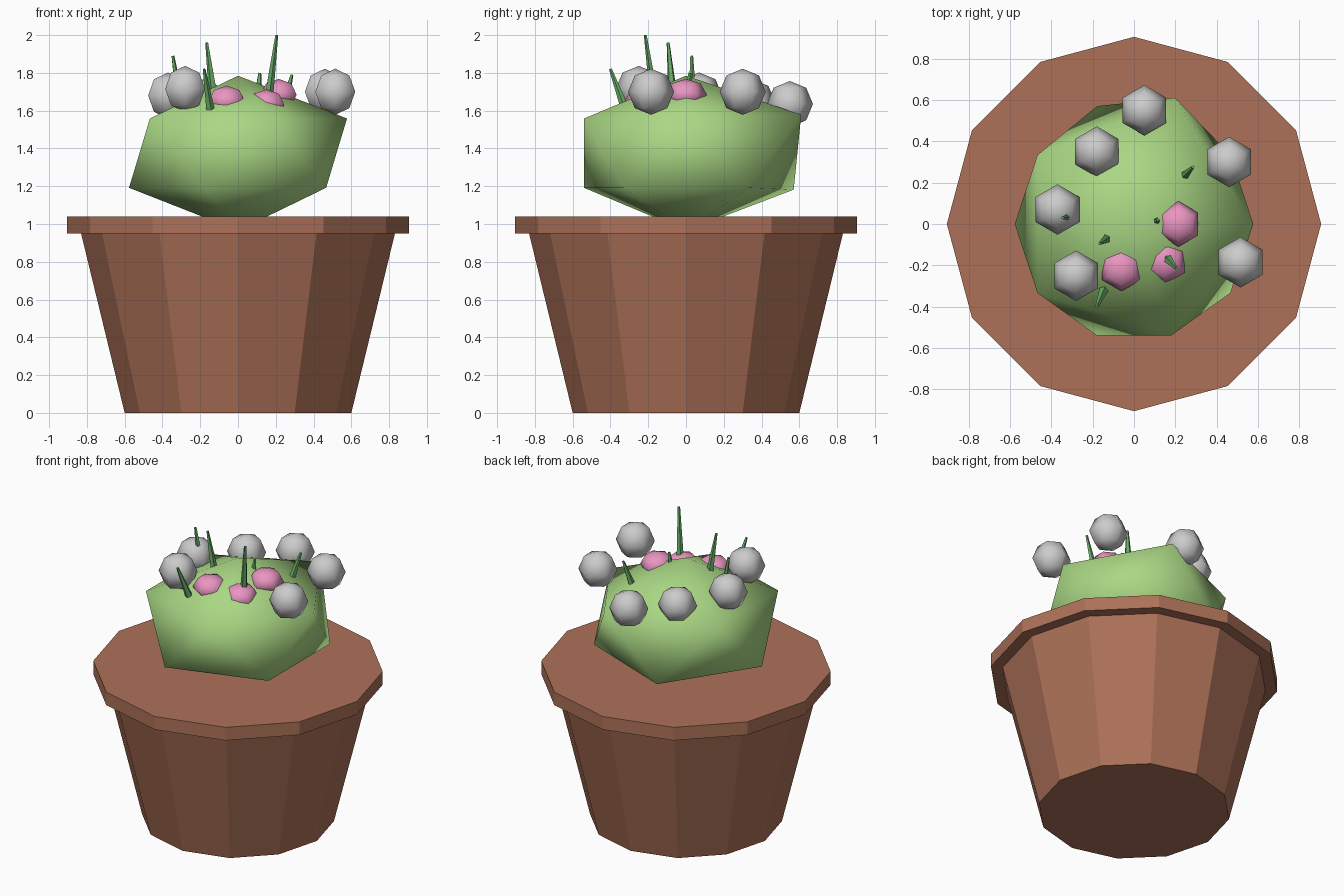
import bpy
from mathutils import Vector

if "Cube" in bpy.data.objects:
    bpy.data.objects.remove(bpy.data.objects["Cube"])


def material(name, rgb):
    m = bpy.data.materials.new(name)
    m.diffuse_color = (*rgb, 1)
    m.use_nodes = True
    m.node_tree.nodes["Principled BSDF"].inputs["Base Color"].default_value = m.diffuse_color
    return m


CLAY = material("clay", (0.417, 0.166, 0.098))
GREEN = material("cactus_green", (0.40, 0.68, 0.23))
DARK_GREEN = material("spine_green", (0.14, 0.42, 0.14))
PINK = material("petal_pink", (0.82, 0.30, 0.54))


def finish(name, mat=None, smooth=False):
    ob = bpy.context.object
    ob.name = name
    if mat:
        ob.data.materials.append(mat)
    if smooth:
        bpy.ops.object.shade_smooth()
    return ob


def cone(name, mat, sides, r1, r2, base, tip):
    base, tip = Vector(base), Vector(tip)
    axis = tip - base
    bpy.ops.mesh.primitive_cone_add(vertices=sides, radius1=r1, radius2=r2,
                                    depth=axis.length, location=(base + tip) / 2)
    ob = finish(name, mat)
    if axis.x or axis.y:
        ob.rotation_euler = axis.to_track_quat('Z', 'Y').to_euler()
    return ob


def ball(name, mat, center, radius, height):
    bpy.ops.mesh.primitive_uv_sphere_add(segments=6, ring_count=4, radius=1,
                                         location=center)
    ob = finish(name, mat, True)
    ob.scale = (radius, radius, height)
    return ob


# Pot and rim
cone("pot", CLAY, 12, 0.60, 0.843, (0, 0, 0), (0, 0, 1.0))
cone("pot_rim", CLAY, 12, 0.905, 0.905, (0, 0, 0.95), (0, 0, 1.04))

# Cactus body: squashed icosahedron, bulging slightly at the back
bpy.ops.mesh.primitive_ico_sphere_add(subdivisions=1, radius=1)
body = finish("cactus_body", GREEN, True)
for v in body.data.vertices:
    bulge = v.co.y > 0.8
    upper = v.co.z > 0
    v.co = Vector((v.co.x * 0.645, v.co.y * 0.635, 1.375 + v.co.z * 0.41))
    if bulge:
        v.co += Vector((0.02, 0.07, 0.02)) if upper else Vector((0, 0.03, -0.01))

# Grey round buds
for i, p in enumerate([(0.05, 0.55, 1.635), (-0.18, 0.35, 1.645), (0.46, 0.30, 1.70),
                       (-0.37, 0.07, 1.68), (-0.28, -0.25, 1.715), (0.515, -0.185, 1.70)]):
    ball(f"bud_{i + 1}", None, p, 0.122, 0.122)

# Pink flattened flowers
for i, p in enumerate([(0.215, 0.0, 1.685), (-0.06, -0.215, 1.65), (0.15, -0.18, 1.63)]):
    ball(f"flower_{i + 1}", PINK, p, 0.11, 0.083)

# Spines leaning outward
spines = [((-0.30, 0.035, 1.60), (-0.345, 0.03, 1.89)),
          ((-0.13, -0.07, 1.68), (-0.165, -0.095, 1.96)),
          ((-0.145, -0.315, 1.59), (-0.18, -0.40, 1.82)),
          ((0.16, -0.165, 1.65), (0.205, -0.215, 2.0)),
          ((0.105, 0.01, 1.66), (0.115, 0.02, 1.80)),
          ((0.24, 0.23, 1.60), (0.285, 0.275, 1.79))]
for i, (b, t) in enumerate(spines):
    cone(f"spine_{i + 1}", DARK_GREEN, 5, 0.025, 0.008, b, t)
